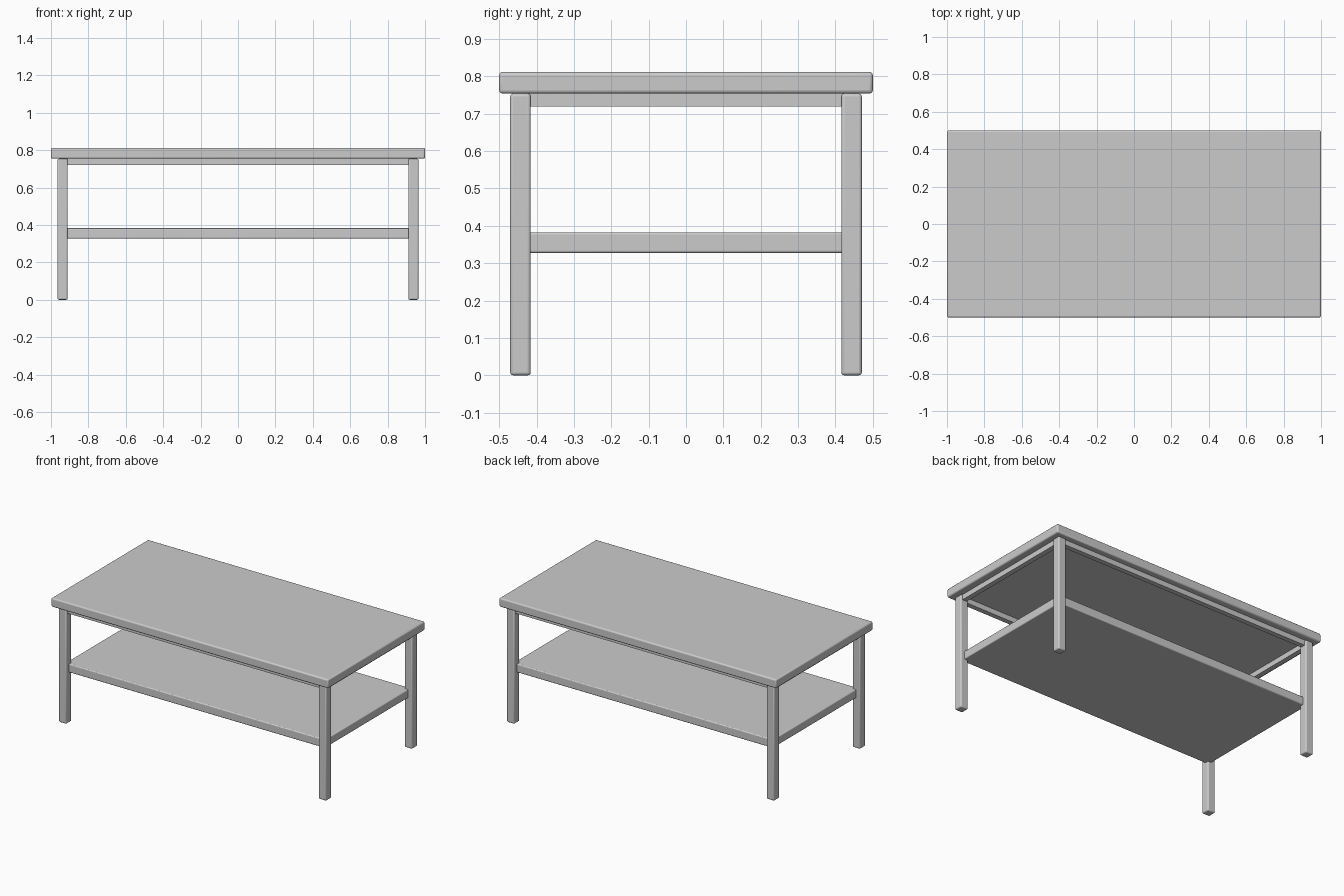
import bpy

if "Cube" in bpy.data.objects:
    bpy.data.objects.remove(bpy.data.objects["Cube"])


def box(name, centre, size, bevel=0.0):
    """Box with slightly rounded edges."""
    bpy.ops.mesh.primitive_cube_add(size=1, location=centre)
    ob = bpy.context.object
    ob.name = name
    ob.scale = size
    bpy.ops.object.transform_apply(location=False, rotation=False, scale=True)
    if bevel:
        mod = ob.modifiers.new("rounded_edges", 'BEVEL')
        mod.width = bevel
        mod.segments = 3
        bpy.ops.object.shade_smooth_by_angle()
    return ob


LEG_X, LEG_Y, LEG_W = 0.938, 0.443, 0.055
TOP_Z, TOP_H = 0.754, 0.058

# Table top
box("table_top", (0, 0, TOP_Z + TOP_H / 2), (2.0, 1.0, TOP_H), 0.009)

# Lower shelf, its corners housed in the legs
box("lower_shelf", (0, 0, 0.355), (2 * LEG_X, 2 * LEG_Y, 0.055), 0.006)

# Legs
for side, sx in (("left", -1), ("right", 1)):
    for end, sy in (("front", -1), ("back", 1)):
        box(f"{end}_{side}_leg", (sx * LEG_X, sy * LEG_Y, TOP_Z / 2 + 0.002),
            (LEG_W, LEG_W, TOP_Z + 0.004 - 0.008 + 0.004), 0.008)

# Rails under the top, running between the legs
RAIL_T, RAIL_Z0, RAIL_Z1 = 0.032, 0.72, 0.77
rail_z, rail_h = (RAIL_Z0 + RAIL_Z1) / 2, RAIL_Z1 - RAIL_Z0
for name, s in (("front_rail", -1), ("back_rail", 1)):
    box(name, (0, s * LEG_Y, rail_z), (2 * LEG_X - 0.03, RAIL_T, rail_h))
for name, s in (("left_rail", -1), ("right_rail", 1)):
    box(name, (s * LEG_X, 0, rail_z), (RAIL_T, 2 * LEG_Y - 0.03, rail_h))

# Settle the legs exactly on the floor
for ob in bpy.data.objects:
    if ob.name.endswith("_leg"):
        ob.location.z = TOP_Z / 2
